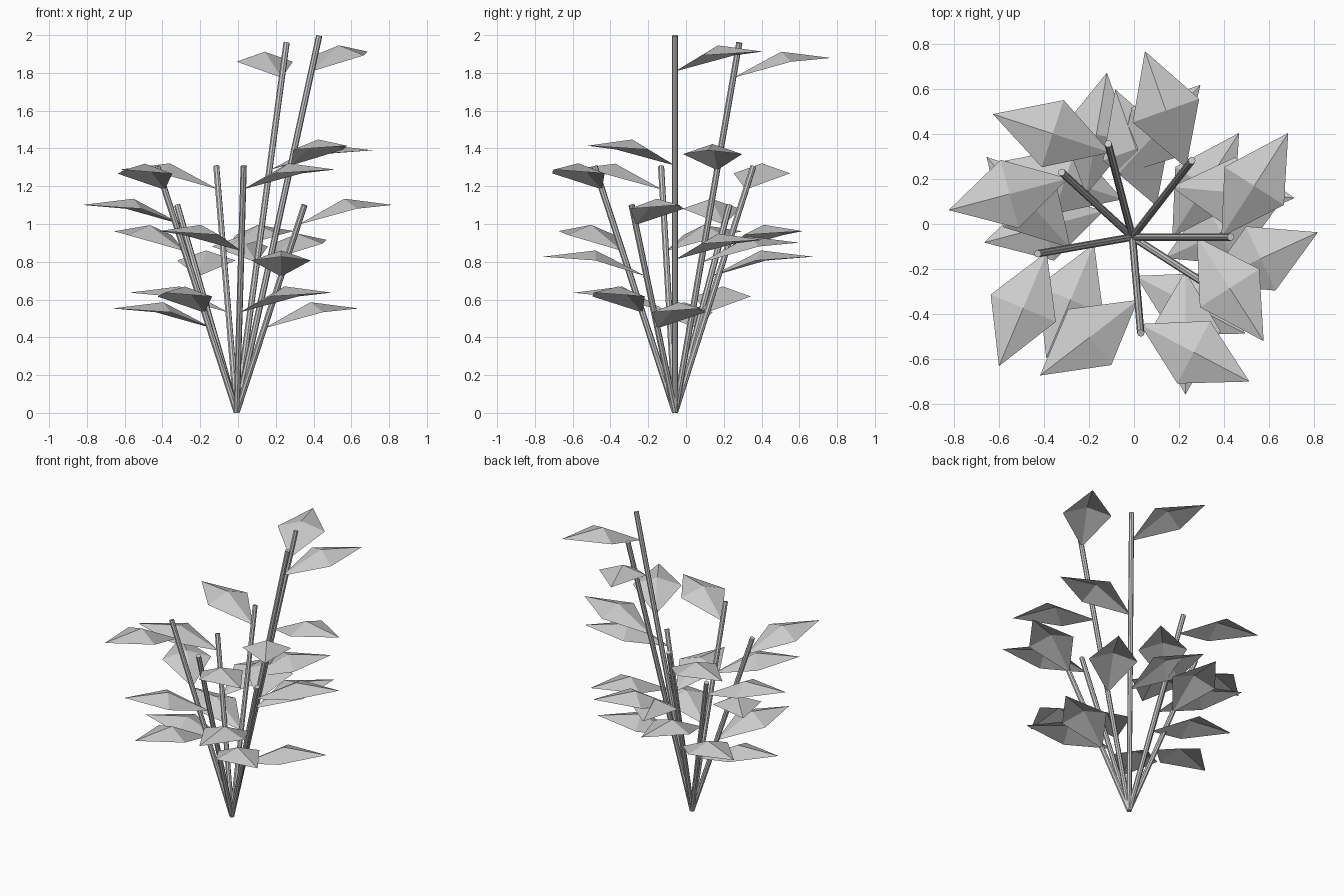
import bpy
from math import cos, sin, atan2
from mathutils import Vector

if "Cube" in bpy.data.objects:
    bpy.data.objects.remove(bpy.data.objects["Cube"])

BASE = Vector((-0.007, -0.058, 0.004))
TIPS = [(0.43, -0.058, 1.997), (0.257, 0.282, 1.96), (-0.115, 0.357, 1.307),
        (-0.322, 0.23, 1.1), (-0.428, -0.132, 1.305), (0.03, -0.485, 1.307),
        (0.352, -0.288, 1.1)]

# leaf template: base, side, tip, side, raised centre (along, across, up)
LEAF = [(0, 0, 0), (0.27, -0.157, 0.085), (0.55, 0, 0.105),
        (0.27, 0.157, 0.085), (0.27, 0, 0.138)]
LEAF_FACES = [(0, 1, 4), (1, 2, 4), (2, 3, 4), (3, 0, 4)]


def make_stem(i, a, b):
    d = b - a
    bpy.ops.mesh.primitive_cylinder_add(vertices=8, radius=0.0165, depth=d.length,
                                        location=(a + b) / 2)
    o = bpy.context.object
    o.rotation_euler = d.to_track_quat('Z', 'Y').to_euler()
    o.name = f"stem_{i + 1}"


def make_leaf(name, pos, az):
    me = bpy.data.meshes.new(name)
    me.from_pydata(LEAF, [], LEAF_FACES)
    o = bpy.data.objects.new(name, me)
    o.location = pos
    o.rotation_euler = (0, 0, az)
    bpy.context.collection.objects.link(o)


# seven stems fanning out, three leaves on alternating sides of each
for i, tip in enumerate(TIPS):
    tip = Vector(tip)
    make_stem(i, BASE, tip)
    d = tip - BASE
    az = atan2(d.y, d.x)
    for k, t in enumerate((0.405, 0.655, 0.905)):
        side = 1 if k % 2 == 0 else -1
        make_leaf(f"leaf_{i + 1}_{k + 1}", BASE + d * t, az + side * 1.0)
